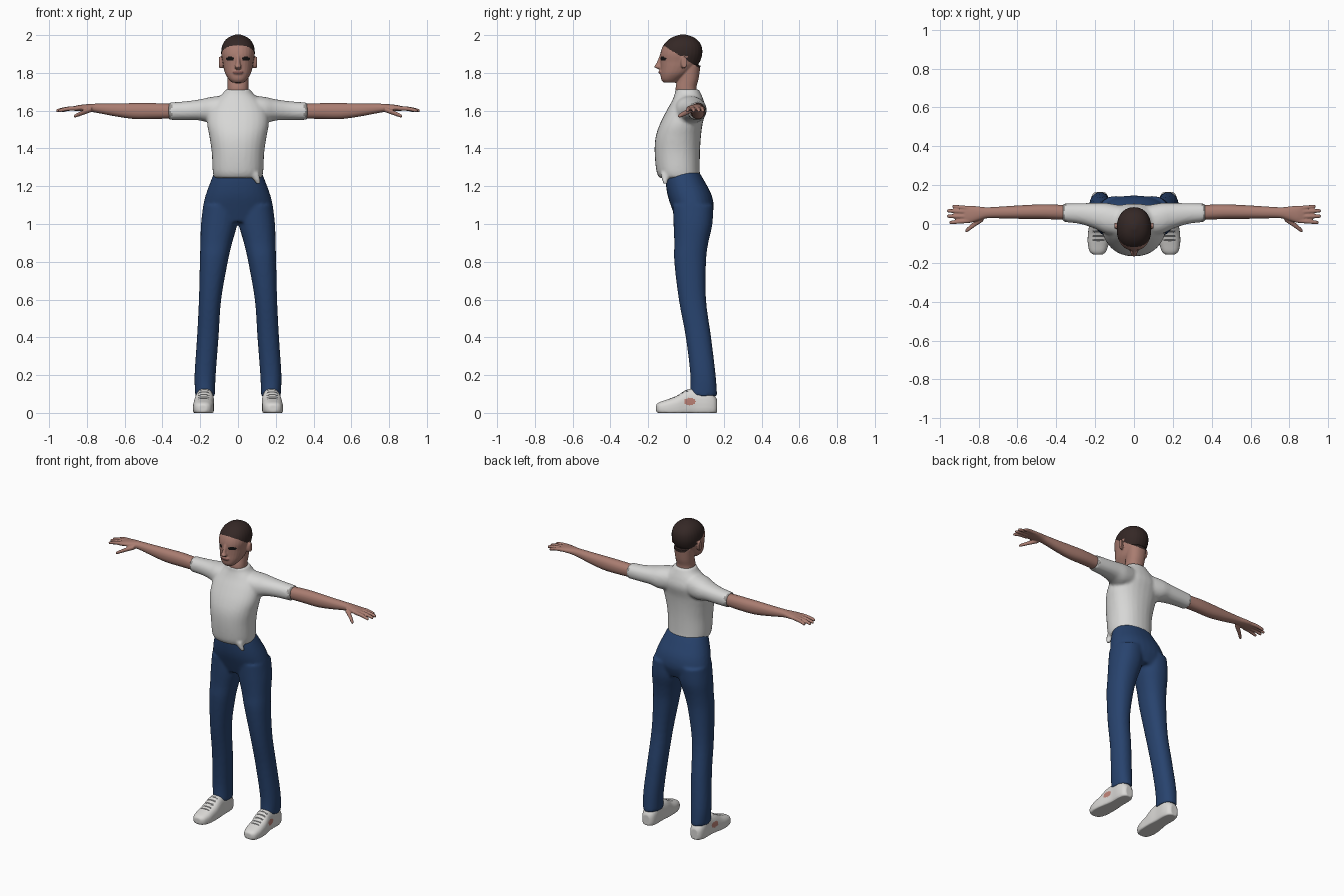
import bpy, bmesh, math
from mathutils import Vector


def material(name, rgb):
    m = bpy.data.materials.new(name)
    m.diffuse_color = (*rgb, 1)
    return m


SKIN = material("skin", (0.40, 0.205, 0.165))
LIPS = material("lips", (0.26, 0.11, 0.095))
HAIR = material("dark hair", (0.035, 0.021, 0.019))
EYES = material("eye black", (0.008, 0.007, 0.007))
WHITE = material("shirt white", (0.68, 0.68, 0.67))
CUFF = material("cuff grey", (0.33, 0.32, 0.31))
DENIM = material("denim blue", (0.021, 0.056, 0.155))
SHOE = material("shoe white", (0.70, 0.69, 0.67))
LACE = material("lace grey", (0.12, 0.12, 0.12))
PATCH = material("shoe pink", (0.50, 0.22, 0.18))


def catmull(a, b, c, d, t):
    return [0.5 * (2*q + (r-p)*t + (2*p-5*q+4*r-s)*t*t + (3*q-p-3*r+s)*t**3)
            for p, q, r, s in zip(a, b, c, d)]


def tube(bm, axis, rings, n=28, power=0.9, side=1, steps=4):
    """Loft ovals (position on axis, centre u, centre v, half u, half v)."""
    last = len(rings) - 1
    path = []
    for i in range(last):
        quad = [rings[max(0, i-1)], rings[i], rings[i+1], rings[min(last, i+2)]]
        path += [catmull(*quad, k / steps) for k in range(steps)]
    path.append(rings[-1])
    loops = []
    for w, cu, cv, a, b in path:
        loop = []
        for k in range(n):
            c, s = math.cos(math.tau*k/n), math.sin(math.tau*k/n)
            u = cu + a * math.copysign(abs(c)**power, c)
            v = cv + b * math.copysign(abs(s)**power, s)
            x, y, z = {"x": (w, u, v), "y": (u, w, v), "z": (u, v, w)}[axis]
            loop.append(bm.verts.new((x * side, y, z)))
        loops.append(loop)
    for p, q in zip(loops, loops[1:]):
        for k in range(n):
            bm.faces.new((p[k], p[(k+1) % n], q[(k+1) % n], q[k]))
    bm.faces.new(loops[0])
    bm.faces.new(loops[-1])


def fuse(name, bm, voxel, mats, rule=None, smooth=3):
    """Blend overlapping lofts into one smooth skin, then colour its faces."""
    bmesh.ops.recalc_face_normals(bm, faces=bm.faces)
    me = bpy.data.meshes.new(name)
    bm.to_mesh(me)
    bm.free()
    ob = bpy.data.objects.new(name, me)
    bpy.context.collection.objects.link(ob)
    mod = ob.modifiers.new("blend", "REMESH")
    mod.mode = "VOXEL"
    mod.voxel_size = voxel
    mod = ob.modifiers.new("relax", "SMOOTH")
    mod.factor = 0.5
    mod.iterations = smooth
    bpy.context.view_layer.update()
    dg = bpy.context.evaluated_depsgraph_get()
    done = bpy.data.meshes.new_from_object(ob.evaluated_get(dg))
    ob.modifiers.clear()
    ob.data = done
    done.materials.clear()
    for m in mats:
        done.materials.append(m)
    for p in done.polygons:
        p.use_smooth = True
        p.material_index = rule(p.center, p.normal) if rule else 0
    return ob


# Trousers: hips and two legs
bm = bmesh.new()
tube(bm, "z", [(1.275, 0, -.02, .125, .09), (1.22, 0, -.003, .147, .105),
               (1.15, 0, .02, .172, .117), (1.08, 0, .036, .187, .11),
               (1.01, 0, .037, .185, .085)])
for s in (1, -1):
    tube(bm, "z", [(1.1, .092, .037, .092, .107), (1.0, .1, .037, .096, .103),
                   (.9, .115, .028, .084, .09), (.8, .128, .022, .074, .084),
                   (.6, .148, .034, .059, .072), (.4, .16, .066, .057, .067),
                   (.2, .174, .09, .056, .067), (.09, .174, .093, .052, .072)], side=s)
fuse("trousers", bm, .009, [DENIM], smooth=4)

# Shirt: torso, short sleeves and a loose tail at the hem
bm = bmesh.new()
tube(bm, "z", [(1.243, 0, -.032, .126, .108), (1.28, 0, -.042, .134, .115),
               (1.38, 0, -.046, .139, .12), (1.46, 0, -.041, .151, .12),
               (1.53, 0, -.025, .163, .113), (1.6, 0, .001, .157, .104),
               (1.65, 0, .01, .125, .085), (1.69, 0, .01, .082, .069),
               (1.712, 0, .006, .068, .063)])
for s in (1, -1):
    tube(bm, "x", [(.05, .012, 1.61, .08, .072), (.14, .028, 1.603, .08, .07),
                   (.2, .042, 1.604, .066, .056), (.28, .054, 1.6, .053, .049),
                   (.368, .058, 1.597, .047, .046)], side=s)
tube(bm, "z", [(1.27, .085, -.115, .025, .02), (1.235, .1, -.112, .018, .016),
               (1.21, .11, -.108, .01, .01)])
fuse("shirt", bm, .009, [WHITE, CUFF],
     lambda c, n: int(abs(c.x) > .352 + .008 * math.sin(c.z * 150)), smooth=3)

# Bare arms with hands
bm = bmesh.new()
fingers = [(.09, .082, .935), (.068, .062, .962), (.04, .038, .962), (.008, .016, .95)]
for s in (1, -1):
    tube(bm, "x", [(.32, .058, 1.597, .038, .038), (.45, .063, 1.598, .038, .042),
                   (.55, .062, 1.598, .036, .042), (.65, .06, 1.604, .032, .034),
                   (.75, .058, 1.613, .028, .024), (.79, .055, 1.615, .034, .02),
                   (.84, .05, 1.614, .044, .016), (.875, .049, 1.611, .042, .011)], side=s)
    for tip_y, root_y, tip_x in fingers:
        tube(bm, "x", [(.85, root_y, 1.613, .011, .012),
                       ((.85 + tip_x) / 2, (root_y + tip_y) / 2, 1.61, .0105, .011),
                       (tip_x - .008, tip_y, 1.601, .009, .009),
                       (tip_x, tip_y, 1.599, .005, .005)], n=12, side=s)
    tube(bm, "x", [(.775, .03, 1.607, .016, .014), (.82, .0, 1.59, .015, .013),
                   (.858, -.03, 1.574, .012, .01), (.868, -.037, 1.57, .006, .006)],
         n=12, side=s)
fuse("arms", bm, .0045, [SKIN], smooth=2)

# Head with neck, nose and ears
bm = bmesh.new()
tube(bm, "z", [(1.67, 0, .006, .058, .055), (1.72, 0, .0, .055, .055),
               (1.77, 0, .012, .056, .055), (1.84, 0, .022, .06, .055)])
tube(bm, "z", [(1.748, 0, -.085, .03, .033), (1.765, 0, -.08, .048, .051),
               (1.795, 0, -.06, .067, .075), (1.83, 0, -.042, .077, .093),
               (1.86, 0, -.031, .082, .105), (1.9, 0, -.025, .089, .111),
               (1.94, 0, -.02, .085, .103), (1.97, 0, -.017, .07, .082),
               (1.99, 0, -.016, .046, .053), (2.003, 0, -.016, .012, .014)])
tube(bm, "z", [(1.895, 0, -.13, .009, .008), (1.85, 0, -.14, .012, .017),
               (1.832, 0, -.146, .018, .022), (1.82, 0, -.136, .013, .012)], n=16)
tube(bm, "z", [(1.815, 0, -.13, .02, .01), (1.803, 0, -.132, .028, .014),
               (1.79, 0, -.126, .02, .01)], n=16)
for s in (1, -1):
    tube(bm, "x", [(.07, -.018, 1.853, .012, .026), (.09, -.012, 1.855, .016, .031),
                   (.101, -.007, 1.857, .014, .029)], n=16, side=s)


def head_colour(c, n):
    ear = abs(c.x) > .083 and c.z < 1.89 and -.04 < c.y < .012
    if c.z > 1.944 - .64 * (c.y + .116) and c.z > 1.81 and not ear:
        return 1
    if c.y < -.07:
        if ((abs(c.x) - .042) / .022)**2 + ((c.z - 1.875) / .011)**2 < 1:
            return 2
        if (c.x / .028)**2 + ((c.z - 1.803) / .008)**2 < 1:
            return 3
    return 0


fuse("head", bm, .004, [SKIN, HAIR, EYES, LIPS], head_colour, smooth=2)

# Shoes with flat soles, laces and a side patch
for s, label in ((1, "left"), (-1, "right")):
    bm = bmesh.new()
    tube(bm, "y", [(-.158, .186, .025, .022, .018), (-.142, .186, .024, .042, .032),
                   (-.1, .184, .025, .054, .046), (-.05, .182, .03, .055, .06),
                   (0, .178, .045, .052, .076), (.05, .176, .05, .047, .08),
                   (.11, .176, .05, .048, .075), (.148, .176, .04, .04, .055),
                   (.165, .176, .035, .024, .035)], power=.75, side=s)
    for v in bm.verts:
        v.co.z = max(v.co.z, 0)

    def shoe_colour(c, n, s=s):
        off = c.x * s - .181
        if n.z > .4 and abs(off) < .03 and -.095 < c.y < .01 and (c.y * 45) % 1 < .45:
            return 1
        if n.x * s > .4 and ((c.y - .02) / .03)**2 + ((c.z - .06) / .02)**2 < 1:
            return 2
        return 0

    fuse(label + "_shoe", bm, .005, [SHOE, LACE, PATCH], shoe_colour, smooth=2)
